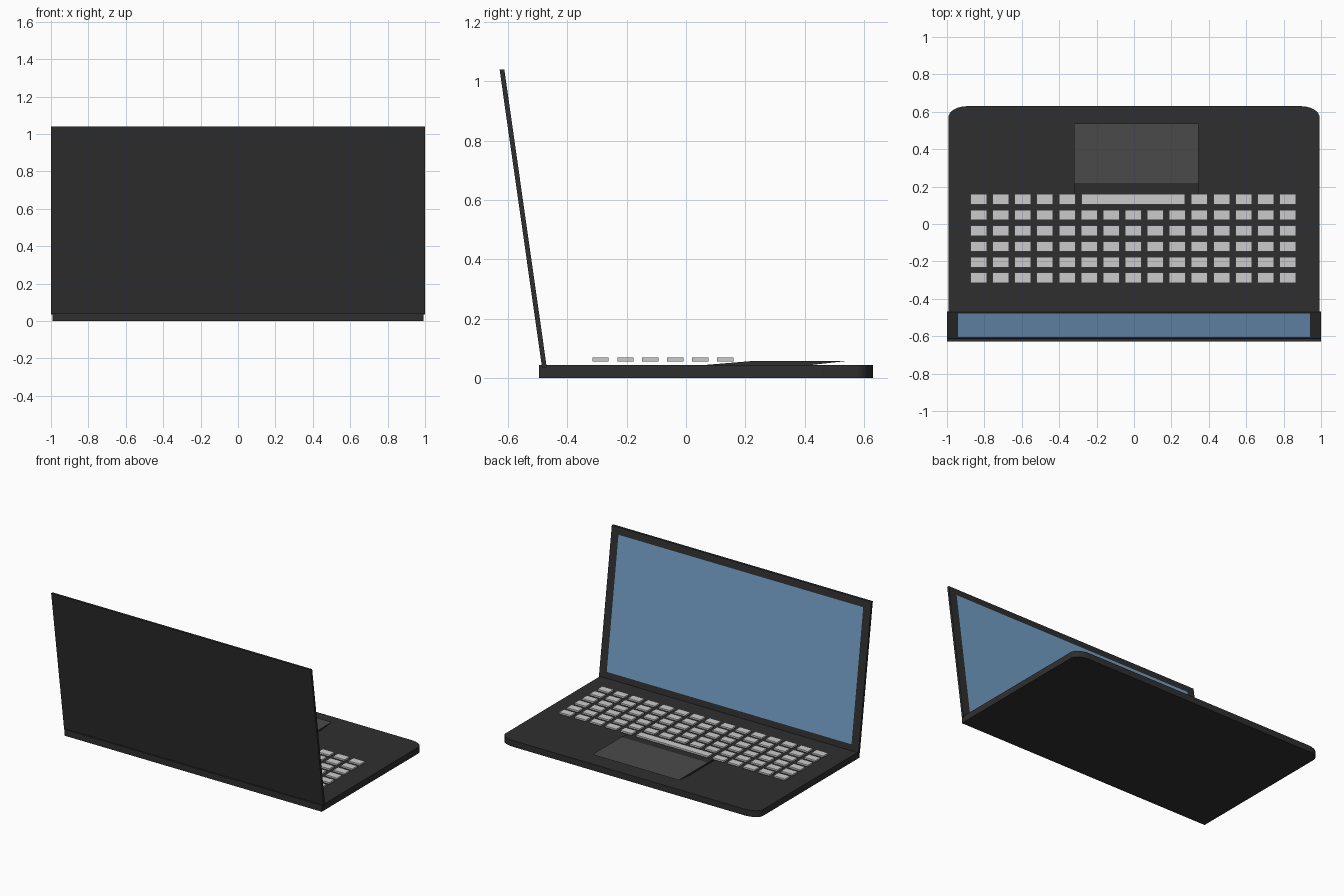
import bpy, bmesh
from math import sin, cos, pi

if "Cube" in bpy.data.objects:
    bpy.data.objects.remove(bpy.data.objects["Cube"])


def material(name, r, g, b):
    m = bpy.data.materials.new(name)
    m.diffuse_color = (r, g, b, 1)
    m.use_nodes = True
    m.node_tree.nodes["Principled BSDF"].inputs["Base Color"].default_value = m.diffuse_color
    return m


dark = material("dark_shell", 0.028, 0.028, 0.028)
pad_grey = material("pad_grey", 0.068, 0.068, 0.068)
blue = material("screen_blue", 0.17, 0.34, 0.56)


def make_object(name, bm, *mats):
    bmesh.ops.recalc_face_normals(bm, faces=bm.faces)
    me = bpy.data.meshes.new(name)
    bm.to_mesh(me)
    bm.free()
    ob = bpy.data.objects.new(name, me)
    bpy.context.collection.objects.link(ob)
    for m in mats:
        me.materials.append(m)
    return ob


def prism(name, outline, offset, *mats):
    """Extrude a closed 3D outline along an offset."""
    bm = bmesh.new()
    face = bm.faces.new([bm.verts.new(p) for p in outline])
    geom = bmesh.ops.extrude_face_region(bm, geom=[face], use_keep_orig=True)["geom"]
    verts = [g for g in geom if isinstance(g, bmesh.types.BMVert)]
    bmesh.ops.translate(bm, verts=verts, vec=offset)
    return make_object(name, bm, *mats)


# Base slab: square at the hinge, rounded at the typing edge
W, Y0, Y1, RX, RY = 0.992, -0.495, 0.63, 0.10, 0.06
arc = [(W - RX + RX * cos(a), Y1 - RY + RY * sin(a))
       for a in (i * pi / 16 for i in range(9))]
outline = [(W, Y0)] + arc + [(-x, y) for x, y in reversed(arc)] + [(-W, Y0)]
base = prism("base", [(x, y, 0) for x, y in outline], (0, 0, 0.044), dark)
bpy.context.view_layer.objects.active = base
base.select_set(True)
bpy.ops.object.shade_smooth_by_angle()

# Leaning lid
FB, FT, ZB, ZT, T = -0.469, -0.612, 0.036, 1.04, 0.016
prism("lid", [(-1, FB, ZB), (-1, FT, ZT), (-1, FT - T, ZT), (-1, FB - T, ZB)],
      (2, 0, 0), dark)

# Display panel just proud of the lid's inner face
bm = bmesh.new()
corners = [(-0.943, 0.05), (0.943, 0.05), (0.943, 0.952), (-0.943, 0.952)]
bm.faces.new([bm.verts.new((x, FB + (FT - FB) * t + 0.0015, ZB + (ZT - ZB) * t))
              for x, t in reversed(corners)])
screen = make_object("screen", bm, blue)
if screen.data.polygons[0].normal.y < 0:
    screen.data.flip_normals()

# Trackpad: sheared slab with a lighter top
pad = prism("trackpad", [(-0.32, 0.05, 0.043), (-0.32, 0.41, 0.043),
                         (-0.32, 0.537, 0.057), (-0.32, 0.218, 0.057)],
            (0.665, 0, 0), dark, pad_grey)
for p in pad.data.polygons:
    if p.center.z > 0.0565:
        p.material_index = 1

# Keys: six rows of fifteen, the space bar filling five slots of the front row
bm = bmesh.new()


def add_key(x, y, width):
    vs = bmesh.ops.create_cube(bm, size=1)["verts"]
    bmesh.ops.scale(bm, verts=vs, vec=(width, 0.055, 0.012))
    bmesh.ops.translate(bm, verts=vs, vec=(x, y, 0.0625))


for row in range(6):
    for col in range(15):
        if row == 0 and 5 <= col <= 9:
            continue
        add_key(-0.83 + 0.118 * col, 0.132 - 0.084 * row, 0.088)
add_key(-0.004, 0.132, 0.555)
make_object("keys", bm)
